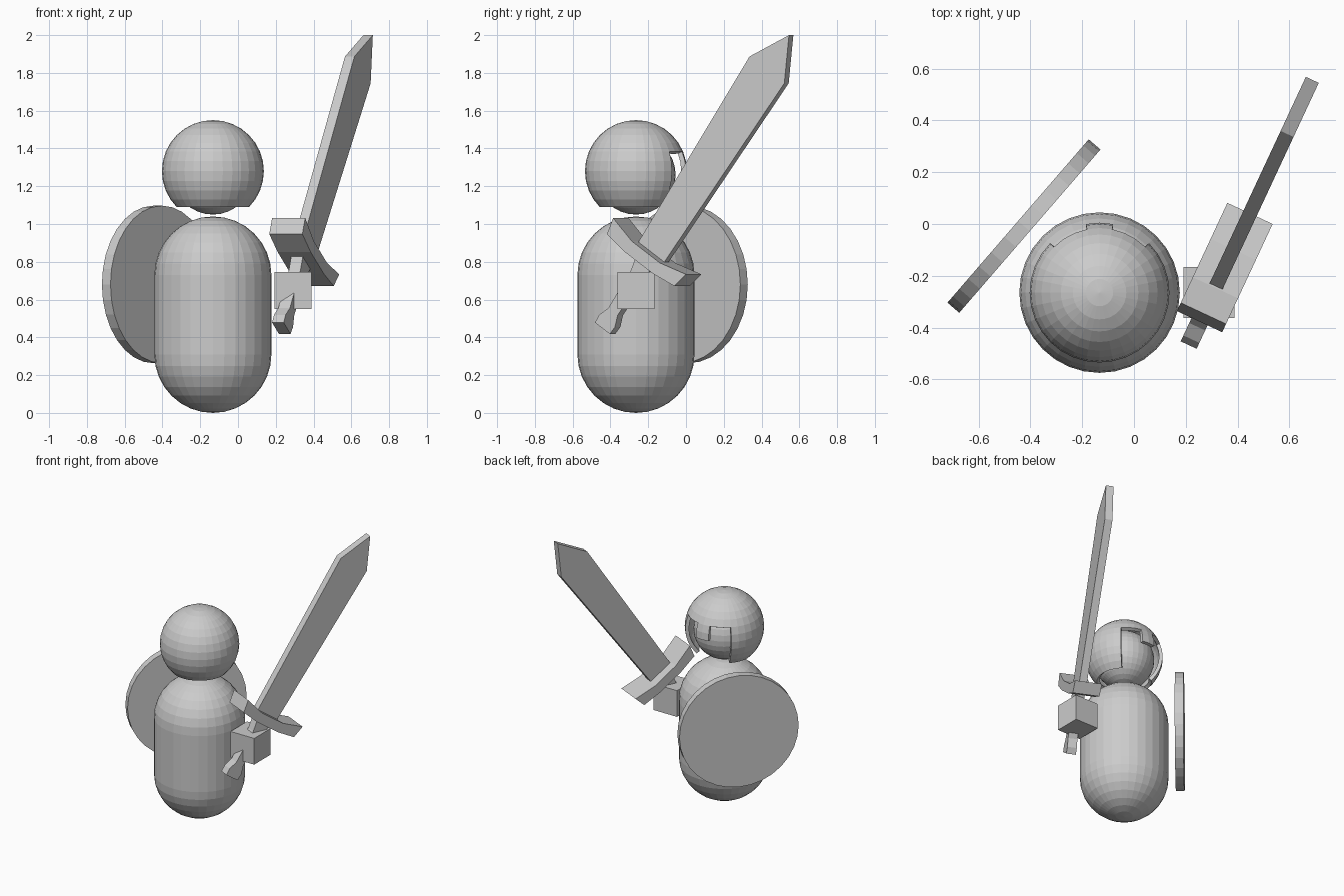
import bpy, bmesh
from math import sin, cos, pi, atan2, asin, degrees, radians
from mathutils import Vector, Matrix

if "Cube" in bpy.data.objects:
    bpy.data.objects.remove(bpy.data.objects["Cube"])

CX, CY = -0.133, -0.265


def finish(name, bm, matrix=None):
    bmesh.ops.recalc_face_normals(bm, faces=bm.faces)
    me = bpy.data.meshes.new(name)
    bm.to_mesh(me)
    bm.free()
    ob = bpy.data.objects.new(name, me)
    bpy.context.collection.objects.link(ob)
    if matrix:
        ob.matrix_world = matrix
    return ob


def prism(name, outline, depth, matrix):
    """Extrude an outline in local x-y symmetrically along local z."""
    bm = bmesh.new()
    face = bm.faces.new([bm.verts.new((x, y, -depth / 2)) for x, y in outline])
    new = bmesh.ops.extrude_face_region(bm, geom=[face])["geom"]
    bmesh.ops.translate(bm, vec=(0, 0, depth),
                        verts=[v for v in new if isinstance(v, bmesh.types.BMVert)])
    return finish(name, bm, matrix)


def mirrored(half):
    """Close a right-hand half outline (bottom to top) with its mirror image."""
    return half + [(-x, y) for x, y in reversed(half) if x > 0]


# Body: lathed capsule
R, H, N = 0.31, 1.04, 32
profile = [(R * sin(i * pi / 16), R - R * cos(i * pi / 16)) for i in range(9)]
profile += [(r, H - z) for r, z in reversed(profile)]
bm = bmesh.new()
verts = [bm.verts.new((max(r, 0), 0, z)) for r, z in profile]
edges = [bm.edges.new(p) for p in zip(verts, verts[1:])]
bmesh.ops.spin(bm, geom=verts + edges, axis=(0, 0, 1), cent=(0, 0, 0),
               angle=2 * pi, steps=N, use_duplicate=False)
bmesh.ops.remove_doubles(bm, verts=bm.verts, dist=0.0005)
finish("body", bm, Matrix.Translation((CX, CY, 0)))

# Head
bm = bmesh.new()
bmesh.ops.create_uvsphere(bm, u_segments=32, v_segments=16, radius=0.21)
finish("head", bm, Matrix.Translation((CX, CY, 1.26)))

# Helmet: sphere shell with open neck, face opening and nose guard
bm = bmesh.new()
bmesh.ops.create_uvsphere(bm, u_segments=32, v_segments=16, radius=0.27)
cut = []
for f in bm.faces:
    c = f.calc_center_median()
    lat = degrees(asin(c.z / c.length))
    lon = abs(degrees(atan2(c.x, c.y)))
    nose = lon < 11.25 and lat > 0
    if lat < -45 or (lat < 22.5 and lon < 45 and not nose):
        cut.append(f)
bmesh.ops.delete(bm, geom=cut, context='FACES')
helmet = finish("helmet", bm, Matrix.Translation((CX, CY, 1.28)))
if helmet.data.polygons[0].normal.dot(helmet.data.polygons[0].center) < 0:
    helmet.data.flip_normals()
shell = helmet.modifiers.new("shell", 'SOLIDIFY')
shell.thickness = 0.025
shell.offset = -1

# Shield: upright disc turned to the rear left
bm = bmesh.new()
bmesh.ops.create_cone(bm, cap_ends=True, segments=32, radius1=0.417, radius2=0.417, depth=0.06)
normal = Vector((-0.756, 0.654, 0))
turn = normal.to_track_quat('Z', 'Y').to_matrix().to_4x4()
finish("shield", bm, Matrix.Translation((-0.425, -0.008, 0.68)) @ turn)

# Hand block
bm = bmesh.new()
bmesh.ops.create_cube(bm, size=0.196)
finish("hand", bm, Matrix.Translation((0.29, -0.265, 0.647)))

# Sword frame: x across the blade, y along it, z through its thickness
yaw, tilt = radians(25), radians(35)
flat = Vector((sin(yaw), cos(yaw), 0))
up = Vector((0, 0, 1))
across = flat * cos(tilt) - up * sin(tilt)
along = flat * sin(tilt) + up * cos(tilt)
through = across.cross(along)
frame = Matrix((across, along, through)).transposed().to_4x4()
frame.translation = Vector((0.355, -0.159, 0.872))

prism("sword_blade", mirrored([(0.092, -0.04), (0.124, 1.152), (0, 1.377)]), 0.055, frame)
prism("sword_guard", [(-0.24, -0.077), (-0.1, -0.095), (0.1, -0.095), (0.24, -0.077),
                      (0.26, 0.013), (0.1, -0.025), (-0.1, -0.025), (-0.26, 0.013)],
      0.193, frame)
prism("sword_grip", mirrored([(0.053, -0.518), (0.056, -0.47), (0.033, -0.41),
                              (0.04, -0.17), (0.06, -0.08)]), 0.068, frame)
